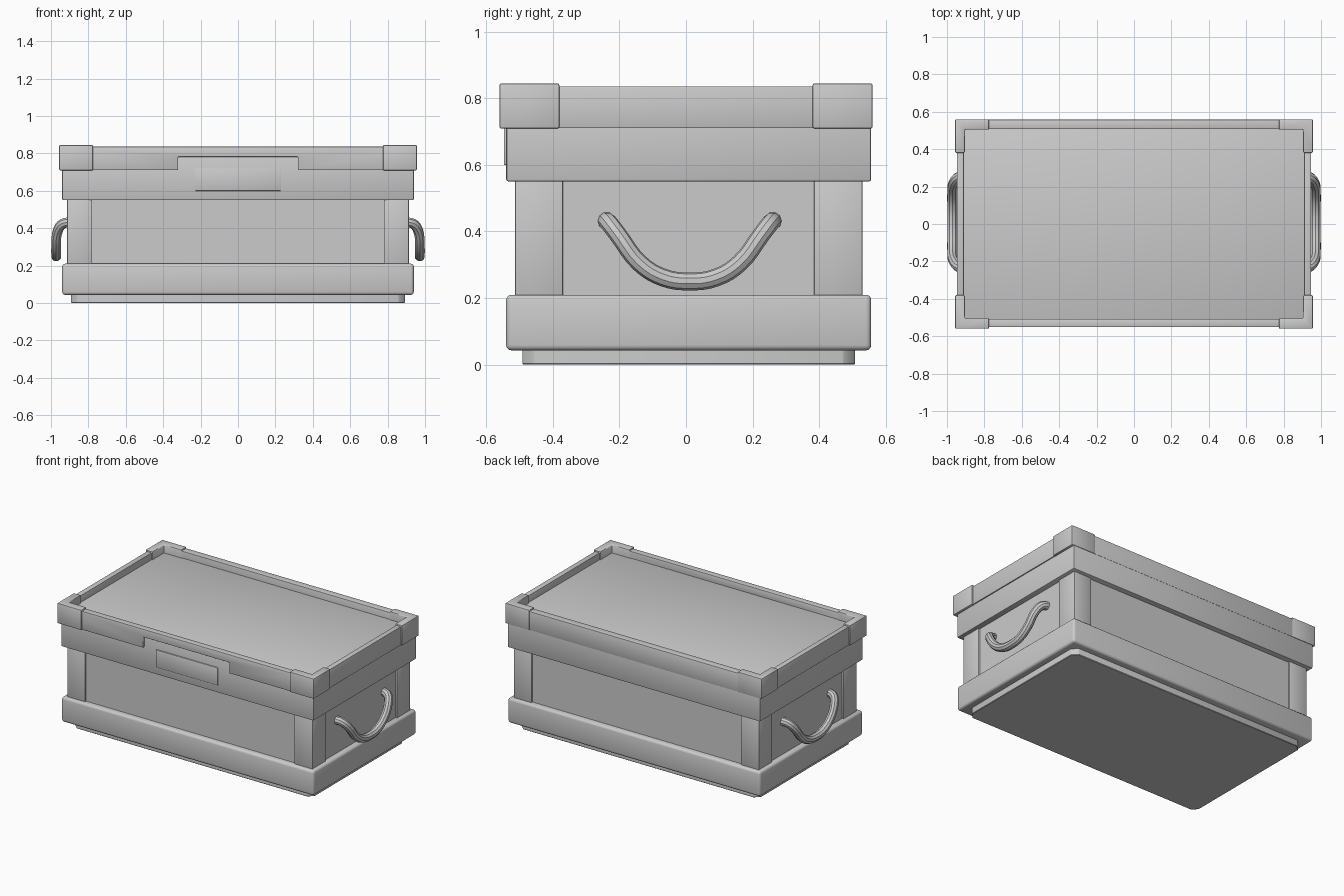
import bpy, bmesh
from mathutils import Vector

if "Cube" in bpy.data.objects:
    bpy.data.objects.remove(bpy.data.objects["Cube"])

YC = 0.008  # the body sits slightly behind the lid caps


def prism(name, pts, lo, hi, axis="Z", bevel=0.006, segs=2):
    """Extrude a 2D outline along Z (pts = x,y) or Y (pts = x,z)."""
    bm = bmesh.new()
    mk = (lambda p, h: (p[0], p[1], h)) if axis == "Z" else (lambda p, h: (p[0], h, p[1]))
    face = bm.faces.new([bm.verts.new(mk(p, lo)) for p in pts])
    ext = bmesh.ops.extrude_face_region(bm, geom=[face])
    verts = [g for g in ext["geom"] if isinstance(g, bmesh.types.BMVert)]
    bmesh.ops.translate(bm, verts=verts, vec=Vector(mk((0, 0), hi - lo)))
    bmesh.ops.recalc_face_normals(bm, faces=bm.faces[:])
    if bevel:
        bmesh.ops.bevel(bm, geom=bm.edges[:], offset=bevel, segments=segs,
                        affect="EDGES", profile=0.5)
    mesh = bpy.data.meshes.new(name)
    bm.to_mesh(mesh)
    bm.free()
    ob = bpy.data.objects.new(name, mesh)
    bpy.context.collection.objects.link(ob)
    smooth(ob)
    return ob


def smooth(ob):
    bpy.ops.object.select_all(action="DESELECT")
    ob.select_set(True)
    bpy.context.view_layer.objects.active = ob
    bpy.ops.object.shade_smooth_by_angle(angle=0.6)


def rect(x0, x1, y0, y1):
    return [(x0, y0), (x1, y0), (x1, y1), (x0, y1)]


def centred(hx, hy):
    return rect(-hx, hx, YC - hy, YC + hy)


# base foot with cut corners
hx, hy, c = 0.893, 0.499, 0.035
foot = [(hx - c, -hy), (hx, -hy + c), (hx, hy - c), (hx - c, hy),
        (-hx + c, hy), (-hx, hy - c), (-hx, -hy + c), (-hx + c, -hy)]
prism("base_foot", [(x, y + YC) for x, y in foot], 0.0, 0.06, bevel=0.003, segs=1)

# lower skirt and recessed body panels
prism("lower_skirt", centred(0.94, 0.548), 0.043, 0.21, bevel=0.016, segs=3)
prism("body_panels", centred(0.903, 0.511), 0.19, 0.57, bevel=0)

# corner posts of the body
for sx in (-1, 1):
    for sy in (-1, 1):
        xs = sorted((sx * 0.78, sx * 0.914))
        ys = sorted((YC + sy * 0.377, YC + sy * 0.522))
        prism("corner_post", rect(*xs, *ys), 0.19, 0.57, bevel=0.005)

# lid core, its top is the sunken panel
prism("lid_core", centred(0.94, 0.548), 0.55, 0.79, bevel=0.007)

# raised lid rim: notched front bar, back bar, side bars
front = [(-0.945, 0.71), (-0.32, 0.71), (-0.32, 0.782), (0.32, 0.782),
         (0.32, 0.71), (0.945, 0.71), (0.945, 0.836), (-0.945, 0.836)]
prism("rim_front", front, -0.552, -0.508, axis="Y", bevel=0.004)
prism("rim_back", rect(-0.945, 0.945, 0.508, 0.558), 0.71, 0.836, bevel=0.004)
for sx in (-1, 1):
    xs = sorted((sx * 0.91, sx * 0.947))
    prism("rim_side", rect(*xs, -0.545, 0.55), 0.71, 0.836, bevel=0.004)

# L-shaped lid corner caps
cap = [(0.775, 0.56), (0.956, 0.56), (0.956, 0.38), (0.904, 0.38),
       (0.904, 0.504), (0.775, 0.504)]
for sx in (-1, 1):
    for sy in (-1, 1):
        prism("lid_corner_cap", [(sx * x, sy * y) for x, y in cap], 0.709, 0.845, bevel=0.006)

# latch plate on the front
prism("latch_plate", rect(-0.23, 0.23, -0.547, -0.52), 0.60, 0.72, bevel=0.003)

# curved side handles
half = [(0.895, 0.25, 0.432), (0.935, 0.242, 0.425), (0.962, 0.215, 0.39),
        (0.972, 0.15, 0.305), (0.972, 0.08, 0.262)]
path = [(x, -y, z) for x, y, z in half] + [(0.972, 0, 0.25)] + half[::-1]
for side, sx in (("left", -1), ("right", 1)):
    cu = bpy.data.curves.new("handle_" + side, "CURVE")
    cu.dimensions = "3D"
    cu.bevel_depth = 0.027
    cu.bevel_resolution = 3
    cu.resolution_u = 4
    cu.use_fill_caps = True
    sp = cu.splines.new("BEZIER")
    sp.bezier_points.add(len(path) - 1)
    for bp, (x, y, z) in zip(sp.bezier_points, path):
        bp.co = (sx * x, y + 0.011, z)
        bp.handle_left_type = bp.handle_right_type = "AUTO"
    ob = bpy.data.objects.new("handle_" + side, cu)
    bpy.context.collection.objects.link(ob)
    bpy.ops.object.select_all(action="DESELECT")
    ob.select_set(True)
    bpy.context.view_layer.objects.active = ob
    bpy.ops.object.convert(target="MESH")
    smooth(bpy.context.view_layer.objects.active)
